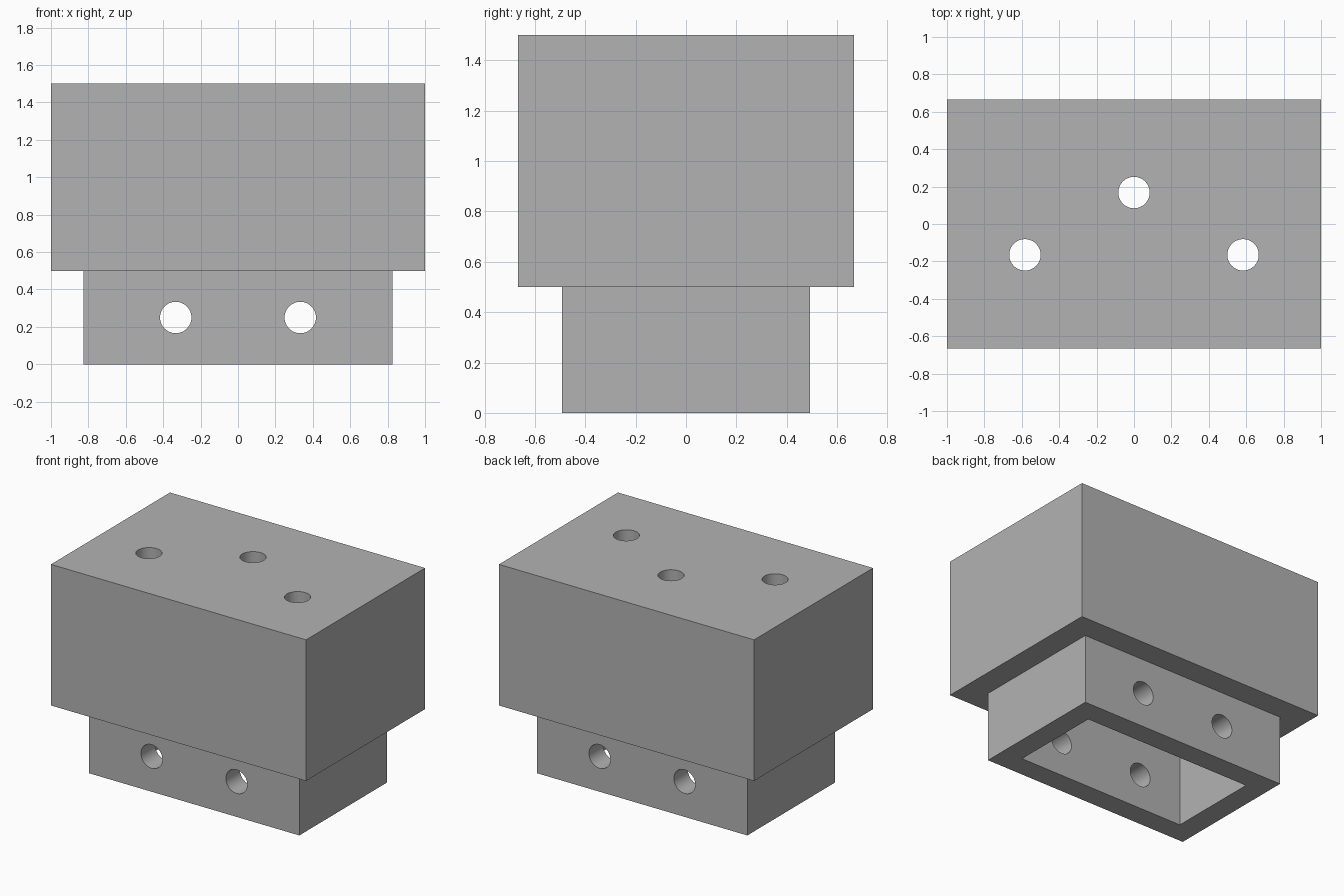
import bpy
import math

default = bpy.data.objects.get("Cube")
if default:
    bpy.data.objects.remove(default, do_unlink=True)

# One flat grey for everything
grey = bpy.data.materials.new("plain grey")
grey.use_nodes = True
colour = (0.45, 0.45, 0.45, 1)
grey.diffuse_color = colour
grey.node_tree.nodes["Principled BSDF"].inputs["Base Color"].default_value = colour

HOLE_RADIUS = 0.084
CAVITY = (1.336, 0.668)


def block(name, width, depth, bottom, top):
    bpy.ops.mesh.primitive_cube_add(size=1, location=(0, 0, (bottom + top) / 2))
    obj = bpy.context.object
    obj.name = name
    obj.scale = (width, depth, top - bottom)
    bpy.ops.object.transform_apply(location=False, rotation=False, scale=True)
    obj.data.materials.append(grey)
    return obj


def drill(name, location, length, tilt=0):
    bpy.ops.mesh.primitive_cylinder_add(vertices=48, radius=HOLE_RADIUS, depth=length,
                                        location=location, rotation=(tilt, 0, 0))
    obj = bpy.context.object
    obj.name = name
    obj.data.materials.append(grey)
    return obj


def cut(target, cutters):
    bpy.ops.object.select_all(action="DESELECT")
    bpy.context.view_layer.objects.active = target
    target.select_set(True)
    for cutter in cutters:
        cutter.hide_render = True
        mod = target.modifiers.new("cut", "BOOLEAN")
        mod.operation = "DIFFERENCE"
        mod.solver = "EXACT"
        mod.object = cutter
        bpy.ops.object.modifier_apply(modifier=mod.name)
        bpy.data.objects.remove(cutter, do_unlink=True)
    bpy.ops.object.shade_smooth_by_angle(angle=math.radians(30))


# Upper housing: open underneath, three round holes through the roof
housing = block("upper_housing", 2, 1.333, 0.5, 1.5)
roof_holes = [(-0.583, -0.165), (0.583, -0.165), (0, 0.168)]
cut(housing, [block("housing_cavity", *CAVITY, 0.4, 1.333)]
    + [drill("roof_drill", (x, y, 1.45), 0.4) for x, y in roof_holes])

# Lower sleeve: open rectangular collar, two holes through front and back
sleeve = block("lower_sleeve", 1.65, 0.983, 0, 0.5)
cut(sleeve, [block("sleeve_cavity", *CAVITY, -0.1, 0.6)]
    + [drill("sleeve_drill", (x, 0, 0.25), 2, math.pi / 2) for x in (-0.333, 0.333)])
